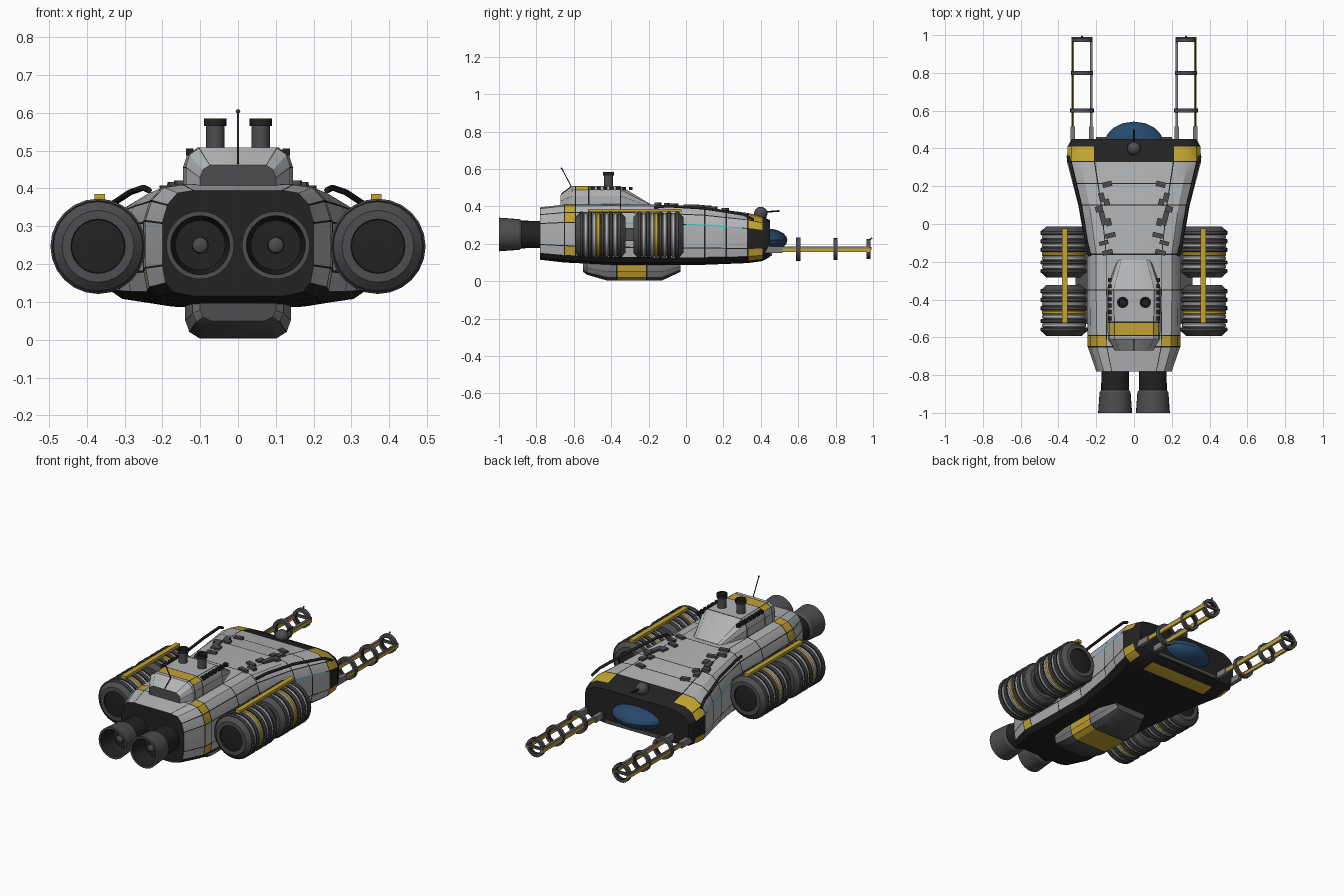
import bpy, bmesh, math
from mathutils import Vector

if "Cube" in bpy.data.objects:
    bpy.data.objects.remove(bpy.data.objects["Cube"])

COLOURS = {
    "light_grey": (0.44, 0.45, 0.46), "yellow": (0.55, 0.37, 0.03), "black": (0.016, 0.016, 0.017),
    "dark_grey": (0.075, 0.075, 0.08), "blue_glass": (0.02, 0.065, 0.15), "cyan": (0.03, 0.5, 0.6),
    "mid_grey": (0.2, 0.2, 0.21)}
NAMES = list(COLOURS)
MATS = []
for n, c in COLOURS.items():
    m = bpy.data.materials.new(n)
    m.diffuse_color = (*c, 1)
    m.use_nodes = True
    m.node_tree.nodes["Principled BSDF"].inputs["Base Color"].default_value = m.diffuse_color
    MATS.append(m)
L, Y, K, D, B, C, M = range(7)


def finish(name, bm, smooth=True):
    bmesh.ops.recalc_face_normals(bm, faces=bm.faces)
    me = bpy.data.meshes.new(name)
    bm.to_mesh(me)
    bm.free()
    for m in MATS:
        me.materials.append(m)
    ob = bpy.data.objects.new(name, me)
    bpy.context.collection.objects.link(ob)
    if smooth:
        bpy.ops.object.select_all(action='DESELECT')
        ob.select_set(True)
        bpy.context.view_layer.objects.active = ob
        bpy.ops.object.shade_smooth_by_angle(angle=math.radians(28))
    return ob


def box(name, centre, size, mat, rot=0):
    bm = bmesh.new()
    bmesh.ops.create_cube(bm, size=1)
    bmesh.ops.scale(bm, vec=size, verts=bm.verts)
    for f in bm.faces:
        f.material_index = mat
    ob = finish(name, bm, False)
    ob.location = centre
    ob.rotation_euler.z = rot
    return ob


def lathe(name, centre, pts, mats, n=24, axis='Y'):
    """Revolve (distance, radius) points; one material per segment."""
    bm = bmesh.new()
    rings = []
    for d, r in pts:
        ring = []
        for k in range(n):
            a = 2 * math.pi * k / n
            p = (r * math.cos(a), d, r * math.sin(a)) if axis == 'Y' else (r * math.cos(a), r * math.sin(a), d)
            ring.append(bm.verts.new(p))
        rings.append(ring)
    for j in range(len(pts) - 1):
        for k in range(n):
            f = bm.faces.new((rings[j][k], rings[j][(k + 1) % n], rings[j + 1][(k + 1) % n], rings[j + 1][k]))
            f.material_index = mats[j]
    bmesh.ops.remove_doubles(bm, verts=bm.verts, dist=1e-5)
    ob = finish(name, bm)
    ob.location = centre
    return ob


def tube(name, pts, r, mat):
    cu = bpy.data.curves.new(name, 'CURVE')
    cu.dimensions = '3D'
    cu.bevel_depth = r
    cu.bevel_resolution = 1
    cu.use_fill_caps = True
    sp = cu.splines.new('POLY')
    sp.points.add(len(pts) - 1)
    for p, q in zip(sp.points, pts):
        p.co = (*q, 1)
    cu.materials.append(MATS[mat])
    bpy.context.collection.objects.link(bpy.data.objects.new(name, cu))


def section(keys, y):
    for a, b in zip(keys, keys[1:]):
        if y <= b[0] + 1e-6:
            t = (y - a[0]) / (b[0] - a[0])
            return [p + (q - p) * t for p, q in zip(a, b)]
    return list(keys[-1])


def loft(name, keys, profile, seams, lines, cuts, rule, caps):
    """Loft a mirrored half profile along y; seams are thin strips at y, lines thin strips along the length."""
    half, strip = [], []
    for i, (p, q) in enumerate(zip(profile, profile[1:])):
        half.append(p)
        if i in lines:
            strip.append(True)
            t = 0.018 / math.dist(p, q)
            half.append((p[0] + (q[0] - p[0]) * t, p[1] + (q[1] - p[1]) * t))
        strip.append(False)
    half.append(profile[-1])
    ring = half + [(-u, v) for u, v in half[-2:0:-1]]
    strip = strip + strip[::-1]
    ys = sorted({round(y, 4) for y in [k[0] for k in keys] + cuts + [s + d for s in seams for d in (-.003, .003)]})
    bm = bmesh.new()
    rows = []
    for y in ys:
        _, w, z0, z1 = section(keys, y)
        rows.append([bm.verts.new((u * w, y, z0 + v * (z1 - z0))) for u, v in ring])
    n = len(ring)
    for j in range(len(ys) - 1):
        ym = (ys[j] + ys[j + 1]) / 2
        seam = any(abs(ym - s) < .003 for s in seams)
        for i in range(n):
            k = (i + 1) % n
            f = bm.faces.new((rows[j][i], rows[j][k], rows[j + 1][k], rows[j + 1][i]))
            u, v = abs(ring[i][0] + ring[k][0]) / 2, (ring[i][1] + ring[k][1]) / 2
            f.material_index = rule(ym, u, v, seam, strip[i])
    for row, mat in zip((rows[0], rows[-1]), caps):
        bm.faces.new(row).material_index = mat
    return finish(name, bm)


# Main hull with painted bands and panel seams
HULL = [(-.78, .2, .115, .395), (-.65, .245, .1, .41), (-.4, .25, .088, .412), (-.16, .25, .086, .41),
        (.1, .295, .088, .395), (.33, .355, .097, .365), (.41, .352, .108, .345), (.45, .33, .13, .325)]
HULL_PROFILE = [(0, 1), (.58, 1), (.8, .975), (.93, .87), (1, .7), (1, .3), (.96, .13), (.86, .04), (.6, 0), (0, 0)]


def hull_rule(y, u, v, seam, strip):
    if strip and abs(v - .7) < .05 and (0 < y < .3 or -.34 < y < -.27):
        return C
    if seam or strip:
        return K
    if y > .33:
        if y > .41:
            return K
        return Y if (v > .9 and .55 < u < .88) or .5 < v < .92 and u > .94 or (v < .25 and u > .9) or v < .01 else K
    if v < .1:
        return K
    if -.65 < y < -.59 and u > .6 and not .32 < v < .68:
        return Y
    return L


loft("hull", HULL, HULL_PROFILE, [-.65, -.59, -.35, -.16, .1, .215, .33], {1, 3, 4, 5},
     [-.34, -.27, 0, .3], hull_rule, (K, K))

# Upper cabin
loft("upper_cabin", [(-.67, .1, .38, .462), (-.61, .138, .38, .508), (-.35, .145, .38, .508), (-.19, .09, .38, .412)],
     [(0, 1), (.74, 1), (.93, .85), (1, .6), (1, 0), (0, 0)], [-.59, -.52, -.35], {1, 3}, [],
     lambda y, u, v, seam, strip: K if seam or strip else Y if -.59 < y < -.52 and v > .9 else L, (D, L))
box("cabin_rear_seam", (0, -.64, .487), (.005, .07, .004), K).rotation_euler.x = math.radians(37)

# Belly pod
loft("belly_pod", [(-.55, .1, .05, .12), (-.53, .12, .035, .12), (-.42, .14, .003, .12),
                   (-.13, .14, .003, .12), (-.03, .1, .05, .12)],
     [(0, 1), (1, 1), (1, .42), (.92, .15), (.72, 0), (0, 0)], [-.37, -.21], {2, 3}, [],
     lambda y, u, v, seam, strip: K if seam or strip else Y if -.37 < y < -.21 else M if v > .15 else D, (D, D))

# Cockpit glass dome and its frame
bm = bmesh.new()
bmesh.ops.create_uvsphere(bm, u_segments=16, v_segments=10, radius=1)
for v in bm.verts:
    x, y, z = v.co
    v.co = (x * .155, .43 + y * .112, .22 + z * .062)
for f in bm.faces:
    f.material_index = B
finish("cockpit_glass", bm)
box("nose_lip", (0, .445, .145), (.4, .03, .02), D)

# Nose ball turret and barrel
lathe("ball_turret", (0, .4, .362), [(.036 * -math.cos(a * math.pi / 8), .036 * math.sin(a * math.pi / 8))
                                     for a in range(9)], [D] * 8, 16)
tube("turret_barrel", [(0, .42, .37), (0, .5, .376)], .005, K)

# Exhaust stacks, antenna and vents on the cabin
tube("antenna", [(0, -.61, .5), (0, -.665, .605)], .003, D)
lathe("antenna_tip", (0, -.665, .604), [(-.006, 0), (0, .006), (.006, 0)], [D, D], 8)
TANK_MATS = [D, L, D, L, Y, D, L, D, L, D]
for s in (-1, 1):
    lathe("exhaust_stack", (s * .06, -.415, .5), [(0, .024), (.065, .024), (.065, .03), (.085, .03), (.085, .02),
          (.06, .018), (.06, 0)], [D, K, K, K, K, K], 16, 'Z')
    for k in range(7):
        box("cabin_vent", (s * .128, -.5 + k * .034, .496), (.02, .02, .018), K)

    # Twin engines
    lathe("engine", (s * .1, 0, .25), [(-.76, .072), (-.88, .074), (-.89, .082), (-1, .09), (-1, .078), (-.9, .066),
          (-.9, .022), (-.94, .02), (-.955, 0)], [K, D, D, D, K, K, D, D], 28)

    # Ribbed side tanks
    for y0 in (-.592, -.282):
        pts, mats = [(0, 0), (.008, .07), (0, .072), (0, .095), (.022, .118)], [K, K, D, D]
        y = .022
        for m in TANK_MATS:
            r = .126 if m == D else .117
            pts += [(y, r - .005), (y + .005, r), (y + .0175, r), (y + .0225, r - .005)]
            mats += [K, m, m, m]
            y += .0225
        pts += [(y, .118), (y + .022, .095), (y + .022, .072), (y + .014, .07), (y + .022, 0)]
        mats += [D, D, D, K, K]
        lathe("side_tank", (s * .37, y0, .247), pts, mats, 24)
    box("tank_top_rail", (s * .366, -.275, .377), (.028, .5, .016), Y)
    box("tank_mount", (s * .27, -.3, .25), (.08, .46, .07), D)

    # Conduit along the shoulder of the hull
    tube("shoulder_conduit", [(s * .235, -.17, .395), (s * .25, -.1, .402), (s * .285, .1, .39),
                              (s * .335, .31, .357), (s * .35, .36, .33)], .008, K)

    # Deck fittings
    for x, y, w, l in ((.142, .21, .05, .028), (.17, .14, .03, .05), (.145, .115, .03, .035), (.185, .08, .04, .03),
                       (.165, .03, .028, .075), (.135, .01, .03, .04), (.125, -.06, .055, .025),
                       (.16, -.1, .05, .022), (.14, -.15, .055, .025)):
        z = section(HULL, y)[3]
        box("deck_fitting", (s * x, y, z + .002), (w, l, .018), D, -s * .25)

    # Forward boom: two beams, ring frames, end tie and sensor
    for x in (.226, .324):
        box("boom_beam", (s * x, .7, .166), (.013, .58, .018), Y)
        box("boom_socket", (s * x, .47, .168), (.022, .09, .035), M)
    box("boom_strip", (s * .226, .7, .18), (.013, .58, .01), M)
    box("boom_strip_outer", (s * .326, .7, .18), (.006, .58, .01), M)
    for y, r in ((.6, .063), (.8, .058), (.975, .054)):
        lathe("boom_ring", (s * .275, y, .172), [(-.011, r), (.011, r), (.011, r - .018), (-.011, r - .018),
              (-.011, r)], [D, D, K, D], 20)
    box("boom_end_tie", (s * .275, .985, .175), (.11, .012, .014), D)
    tube("boom_sensor", [(s * .275, .98, .22), (s * .275, .995, .232)], .005, D)
